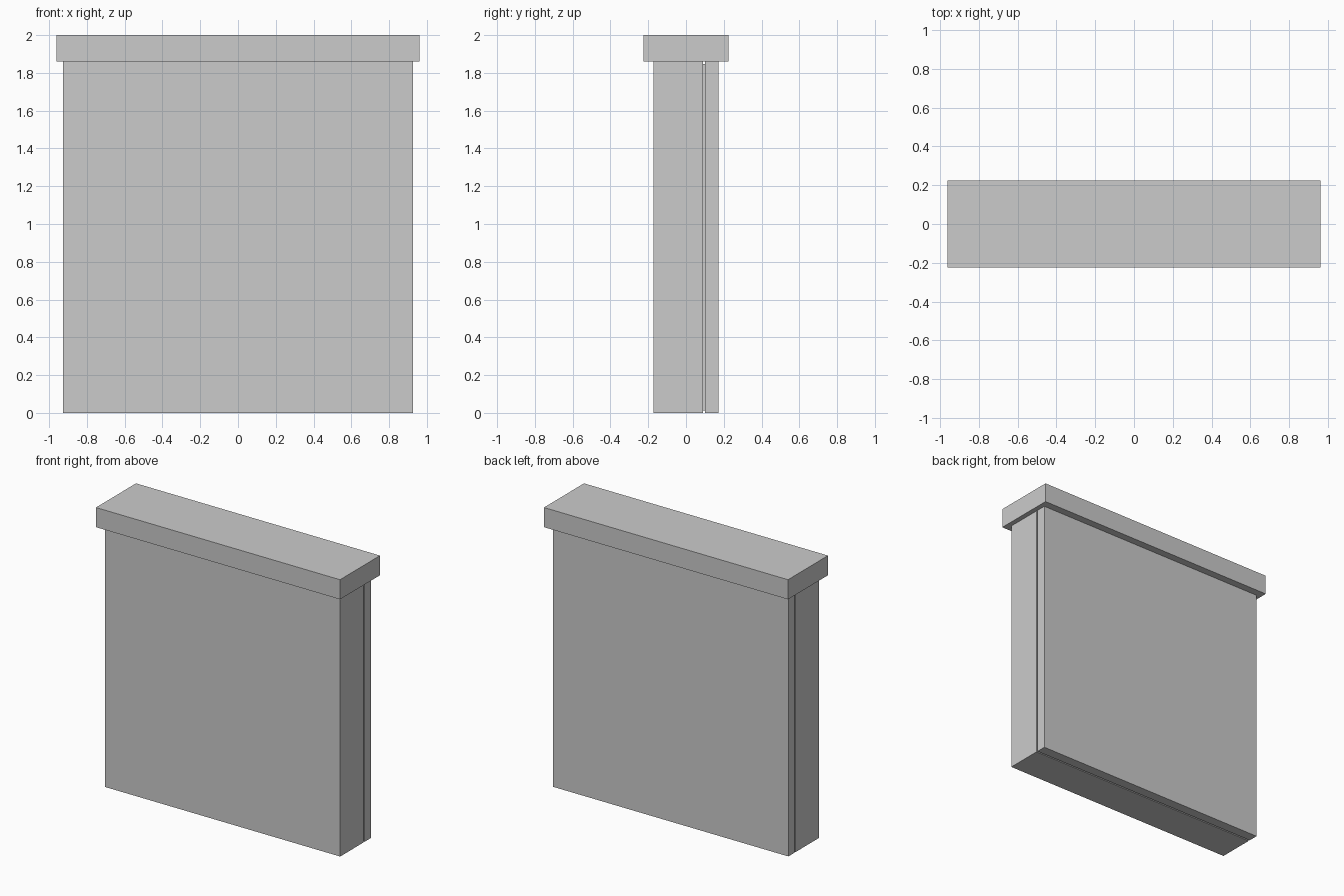
import bpy

if "Cube" in bpy.data.objects:
    bpy.data.objects.remove(bpy.data.objects["Cube"])


def box(name, x, y0, y1, z0, z1):
    """Box symmetric in x, given by its limits."""
    bpy.ops.mesh.primitive_cube_add(size=1, location=(0, (y0 + y1) / 2, (z0 + z1) / 2))
    ob = bpy.context.object
    ob.name = name
    ob.scale = (2 * x, y1 - y0, z1 - z0)
    bpy.ops.object.transform_apply(location=False, rotation=False, scale=True)
    return ob


# Thick front slab and thinner back slab
box("front_slab", 0.926, -0.173, 0.09, 0.0, 1.86)
box("back_slab", 0.926, 0.10, 0.171, 0.0, 1.86)

# Recessed filler in the joint between the slabs
box("joint_filler", 0.913, 0.09, 0.10, 0.013, 1.847)

# Overhanging top cap
box("top_cap", 0.961, -0.225, 0.225, 1.86, 2.0)
